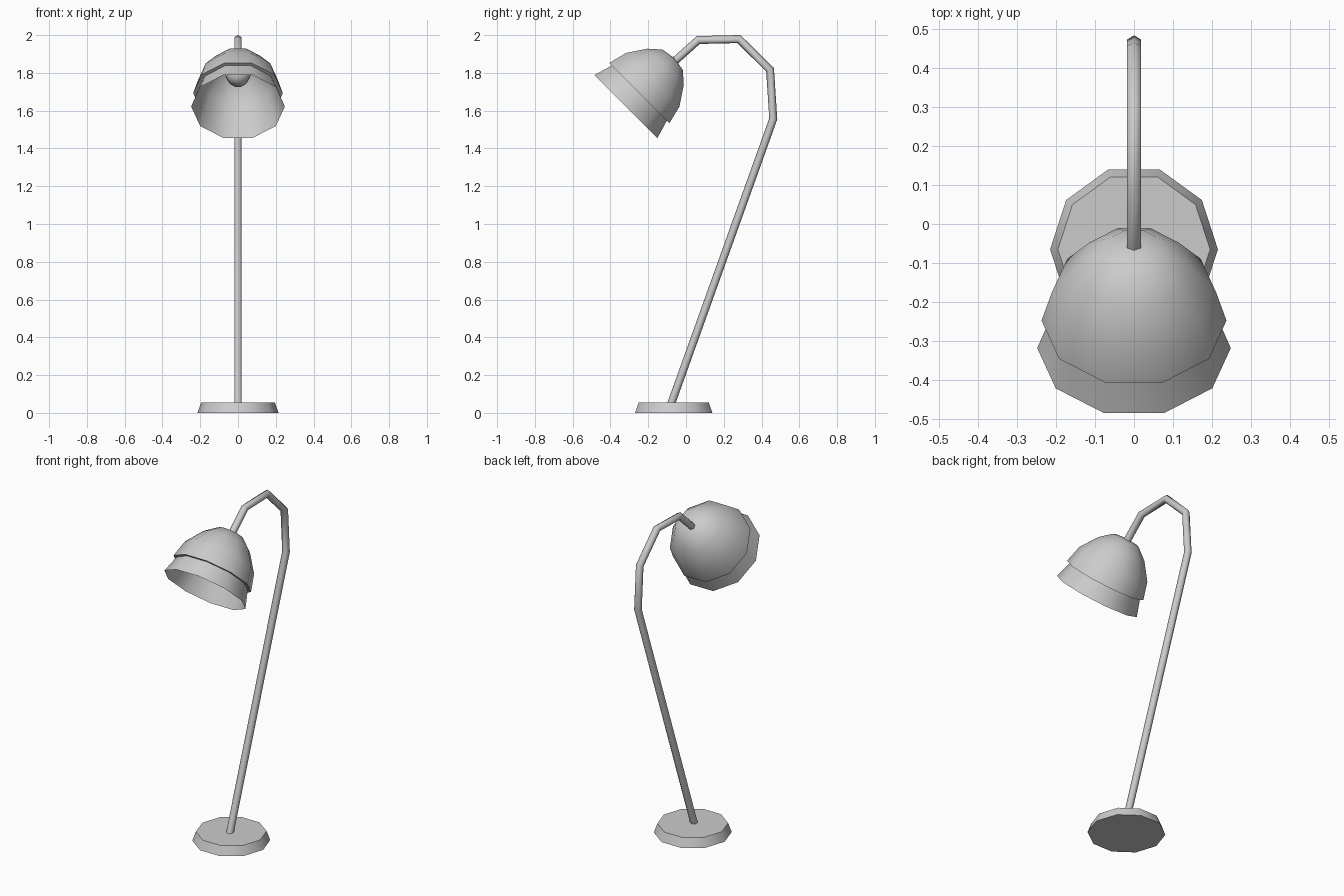
import bpy
import bmesh
from math import sin, cos, tau, radians
from mathutils import Vector, Matrix

cube = bpy.data.objects.get("Cube")
if cube:
    bpy.data.objects.remove(cube, do_unlink=True)

# One grey finish for the whole lamp
grey = bpy.data.materials.new("matte_grey")
grey.use_nodes = True
grey.diffuse_color = (0.6, 0.6, 0.6, 1)
grey.node_tree.nodes["Principled BSDF"].inputs["Base Color"].default_value = (0.6, 0.6, 0.6, 1)


def finish(name, bm, matrix=Matrix(), angle=65):
    """Turn a bmesh into a named, smooth-shaded object."""
    bmesh.ops.recalc_face_normals(bm, faces=bm.faces)
    mesh = bpy.data.meshes.new(name)
    bm.to_mesh(mesh)
    bm.free()
    mesh.transform(matrix)
    mesh.materials.append(grey)
    obj = bpy.data.objects.new(name, mesh)
    bpy.context.collection.objects.link(obj)
    bpy.ops.object.select_all(action='DESELECT')
    obj.select_set(True)
    bpy.context.view_layer.objects.active = obj
    bpy.ops.object.shade_smooth_by_angle(angle=radians(angle))
    return obj


def bridge(bm, a, b):
    """Join two neighbouring rings; a ring of one vertex is a tip."""
    n = max(len(a), len(b))
    for i in range(n):
        j = (i + 1) % n
        quad = [a[i % len(a)], a[j % len(a)], b[j % len(b)], b[i % len(b)]]
        bm.faces.new(list(dict.fromkeys(quad)))


def lathe(name, profile, matrix, sides=10, caps=False):
    """Revolve (radius, height) points about local z."""
    bm = bmesh.new()
    rings = []
    for r, h in profile:
        count = sides if r > 0 else 1
        rings.append([bm.verts.new((r * cos(tau * i / sides), r * sin(tau * i / sides), h))
                      for i in range(count)])
    for a, b in zip(rings, rings[1:]):
        bridge(bm, a, b)
    if caps:
        bm.faces.new(rings[0])
        bm.faces.new(rings[-1])
    return finish(name, bm, matrix)


def sweep(name, path, radius, sides=6):
    """Mitred tube along a path in the x = 0 plane."""
    pts = [Vector((0, y, z)) for y, z in path]
    side = Vector((1, 0, 0))
    bm = bmesh.new()
    rings = []
    for i, p in enumerate(pts):
        d_in = (p - pts[i - 1]).normalized() if i else (pts[1] - p).normalized()
        d_out = (pts[i + 1] - p).normalized() if i < len(pts) - 1 else d_in
        tangent = (d_in + d_out).normalized()
        normal = side.cross(tangent) / tangent.dot(d_in)
        rings.append([bm.verts.new(p + radius * (normal * cos(tau * k / sides)
                                                 + side * sin(tau * k / sides)))
                      for k in range(sides)])
    for a, b in zip(rings, rings[1:]):
        bridge(bm, a, b)
    bm.faces.new(rings[0])
    bm.faces.new(rings[-1])
    return finish(name, bm)


# Weighted foot
lathe("base", [(0.215, 0), (0.195, 0.055)],
      Matrix.Translation((0, -0.065, 0)), caps=True)

# Leaning stem with the bent neck
sweep("stem", [(-0.085, 0.03), (0.462, 1.557), (0.445, 1.817), (0.28, 1.979),
               (0.065, 1.974), (-0.07, 1.853)], 0.021)

# Head parts share an axis tilted forward, with the origin at the mouth
head = Matrix.Translation((0, -0.318, 1.622)) @ Matrix.Rotation(radians(-45), 4, 'X')

# Outer dome with an overhanging lip
lathe("shade_dome", [(0.217, 0.1), (0.237, 0.1), (0.211, 0.2), (0.143, 0.297),
                     (0.08, 0.35), (0, 0.363)], head)

# Flared skirt that carries on as the inner lining
lathe("shade_skirt", [(0.248, 0), (0.217, 0.1), (0.19, 0.2), (0.125, 0.28),
                      (0.06, 0.33), (0, 0.342)], head)

# Bulb
lathe("bulb", [(0, 0.175), (0.05, 0.195), (0.072, 0.245), (0.05, 0.295), (0, 0.335)], head)
